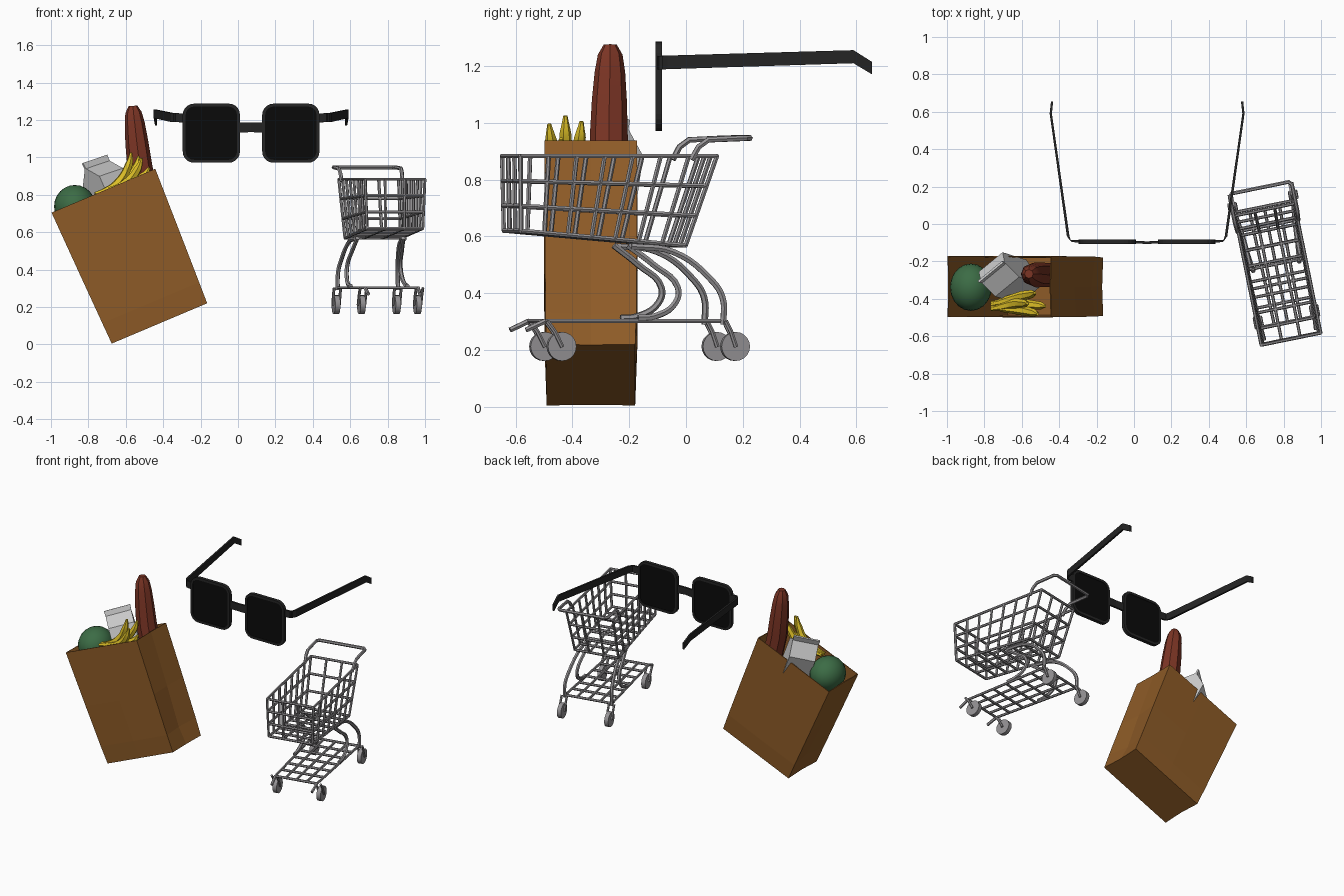
import bpy, bmesh, math
from mathutils import Vector, Matrix

if "Cube" in bpy.data.objects:
    bpy.data.objects.remove(bpy.data.objects["Cube"])


def material(name, rgb):
    m = bpy.data.materials.new(name)
    m.diffuse_color = (*rgb, 1)
    m.use_nodes = True
    m.node_tree.nodes["Principled BSDF"].inputs["Base Color"].default_value = m.diffuse_color
    return m


PAPER = material("brown_paper", (0.27, 0.105, 0.02))
GREEN = material("melon_green", (0.045, 0.15, 0.06))
CRUST = material("crust_red", (0.2, 0.035, 0.018))
YELLOW = material("banana_yellow", (0.72, 0.52, 0.02))
CARTON = material("carton_grey", (0.6, 0.6, 0.6))
FRAME = material("frame_black", (0.018, 0.018, 0.018))
LENS = material("lens_black", (0.003, 0.003, 0.003))
METAL = material("cart_grey", (0.3, 0.29, 0.3))


def add(name, mesh, mat, matrix=None, smooth=True):
    ob = bpy.data.objects.new(name, mesh)
    bpy.context.collection.objects.link(ob)
    mesh.materials.clear()
    mesh.materials.append(mat)
    if matrix:
        ob.matrix_world = matrix
    for o in bpy.context.selected_objects:
        o.select_set(False)
    ob.select_set(True)
    bpy.context.view_layer.objects.active = ob
    if smooth:
        bpy.ops.object.shade_smooth_by_angle(angle=math.radians(35))
    return ob


def loft(name, rings, mat, caps=(True, True), cyclic=False, matrix=None):
    """Skin a list of equal-length point loops."""
    bm = bmesh.new()
    loops = [[bm.verts.new(p) for p in r] for r in rings]
    n = len(loops[0])
    for a, b in zip(loops, loops[1:] + (loops[:1] if cyclic else [])):
        for i in range(n):
            bm.faces.new((a[i], a[(i + 1) % n], b[(i + 1) % n], b[i]))
    if not cyclic:
        if caps[0]:
            bm.faces.new(loops[0][::-1])
        if caps[1]:
            bm.faces.new(loops[-1])
    bmesh.ops.recalc_face_normals(bm, faces=bm.faces)
    me = bpy.data.meshes.new(name)
    bm.to_mesh(me)
    bm.free()
    return add(name, me, mat, matrix, False)


def tubes(name, paths, r, mat, matrix=None, radii=None, curved=False, res=1):
    """Round bars along any number of paths, as one mesh."""
    cu = bpy.data.curves.new(name, 'CURVE')
    cu.dimensions = '3D'
    cu.bevel_depth, cu.bevel_resolution = r, res
    cu.use_fill_caps, cu.resolution_u = True, 5
    for path in paths:
        s = cu.splines.new('BEZIER' if curved else 'POLY')
        pts = s.bezier_points if curved else s.points
        pts.add(len(path) - 1)
        for i, (p, c) in enumerate(zip(pts, path)):
            p.co = c if curved else (*c, 1)
            p.radius = radii[i] if radii else 1
            if curved:
                p.handle_left_type = p.handle_right_type = 'AUTO'
    tmp = bpy.data.objects.new(name + "_path", cu)
    bpy.context.collection.objects.link(tmp)
    me = bpy.data.meshes.new_from_object(tmp.evaluated_get(bpy.context.evaluated_depsgraph_get()))
    bpy.data.objects.remove(tmp)
    return add(name, me, mat, matrix)


def grid(a, b, c, d, nu, nv):
    """Bar paths over the quad a-b (one edge) and d-c (opposite edge)."""
    a, b, c, d = map(Vector, (a, b, c, d))
    out = [(a.lerp(b, i / nu), d.lerp(c, i / nu)) for i in range(nu + 1)]
    return out + [(a.lerp(d, j / nv), b.lerp(c, j / nv)) for j in range(nv + 1)]


# --- Paper bag: tilted, open, with creased side gussets
bag_m = Matrix.Translation((-0.42, -0.335, 0.112)) @ Matrix.Rotation(math.radians(-22.9), 4, 'Y')
rings = []
for z, a, b, g, f in ((0, .277, .156, .006, .0), (.12, .281, .16, .022, .004),
                      (.4, .29, .162, .012, .003), (.77, .301, .163, .004, 0)):
    rings.append([(-a, -b, z), (0, -b - f, z), (a, -b, z), (a - g, 0, z),
                  (a, b, z), (0, b + f, z), (-a, b, z), (-a + g, 0, z)])
bag = loft("paper_bag", rings, PAPER, (True, False), matrix=bag_m)
mod = bag.modifiers.new("thickness", 'SOLIDIFY')
mod.thickness, mod.offset = 0.006, -1

# --- Melon
bm = bmesh.new()
bmesh.ops.create_uvsphere(bm, u_segments=20, v_segments=12, radius=0.115)
me = bpy.data.meshes.new("melon")
bm.to_mesh(me)
bm.free()
add("melon", me, GREEN, Matrix.Translation((-0.872, -0.338, 0.737)) @ Matrix.Diagonal((.97, 1.1, 1, 1)))

# --- Bread loaf
tubes("bread_loaf", [[(-.45, -.272, .62), (-.525, -.272, .95), (-.541, -.27, 1.08), (-.552, -.268, 1.18),
                      (-.559, -.267, 1.24), (-.562, -.267, 1.275)]],
      0.067, CRUST, radii=[.95, 1, .92, .8, .65, .35], res=2)

# --- Bananas fanning out of one bunch
for i, (mx, my, mz, tx, ty, tz) in enumerate((
        (-.635, -.425, .868, -.57, -.425, 1.025), (-.60, -.462, .86, -.515, -.482, .995),
        (-.60, -.385, .872, -.53, -.368, 1.005), (-.57, -.43, .865, -.475, -.44, .945))):
    root = (-.765, -.455 + .012 * i, .805)
    mid1 = ((root[0] + mx) / 2, (root[1] + my) / 2, .822)
    tubes(f"banana_{i + 1}", [[root, mid1, (mx, my, mz),
                               ((mx + 2 * tx) / 3 + .008, (my + 2 * ty) / 3, (mz + 2 * tz) / 3 - .012),
                               (tx, ty, tz)]],
          0.025, YELLOW, radii=[.4, .9, 1.05, .85, .3], curved=True)

# --- Gable-top carton: body, roof and fin along its own axes
r = Vector((.134, .11, .045)).normalized()
u = Vector((-.4, .135, .9))
u = (u - r * u.dot(r)).normalized()
n = r.cross(u)
top = Vector((-.767, -.255, .99))
sections = [(-.42, .085, .085), (-.11, .085, .085), (-.035, .085, .006), (0, .087, .006)]
loft("milk_carton", [[top + u * h + r * (sx * a) + n * (sy * b)
                      for sx, sy in ((-1, -1), (1, -1), (1, 1), (-1, 1))] for h, a, b in sections], CARTON)

# --- Sunglasses
CX, CZ = 0.07, 1.129


def lens_outline(cx, inset, y):
    w, h, c = .153 - inset, .158 - inset, .06 - inset
    pts = []
    for k, (sx, sz) in enumerate(((1, 1), (-1, 1), (-1, -1), (1, -1))):
        for j in range(6):
            t = math.radians(90 * k + 18 * j)
            pts.append((cx + sx * (w - c) + c * math.cos(t), y, CZ + sz * (h - c) + c * math.sin(t)))
    return pts


def box_path(name, stations, mat):
    """Flat strip through (x, y, z, half height), wide across x/y offset (ox, oy)."""
    loft(name, [[(x - ox, y - oy, z - h), (x + ox, y + oy, z - h), (x + ox, y + oy, z + h),
                 (x - ox, y - oy, z + h)] for x, y, z, h, ox, oy in stations], mat)


for side, s in (("left", -1), ("right", 1)):
    cx = CX + s * .2125
    loft(f"{side}_rim", [lens_outline(cx, i, y) for i, y in
                         ((0, -.108), (0, -.084), (.016, -.084), (.016, -.108))], FRAME, cyclic=True)
    loft(f"{side}_lens", [lens_outline(cx, .012, y) for y in (-.103, -.089)], LENS)
    box_path(f"{side}_temple", [
        (CX + s * .355, -.094, 1.211, .024, 0, .007), (CX + s * .41, -.09, 1.212, .024, s * .006, .006),
        (CX + s * .422, -.065, 1.213, .024, s * .007, 0), (CX + s * .515, .59, 1.233, .023, s * .006, 0),
        (CX + s * .508, .655, 1.193, .022, s * .006, 0)], FRAME)
box_path("nose_bridge", [(CX - .07, -.096, 1.158, .027, 0, .007), (CX, -.1, 1.16, .025, 0, .007),
                         (CX + .07, -.096, 1.158, .027, 0, .007)], FRAME)

# --- Shopping cart, modelled facing -y and then turned
cart = Matrix.Translation((.755, -.2, 0)) @ Matrix.Rotation(math.radians(11.5), 4, 'Z')
W, B = .163, .152
TF, TR, BF, BR = (-.424, .883), (.282, .883), (-.42, .62), (.172, .568)


def P(x, yz):
    return (x, *yz)


panels = {
    "basket_left": (P(-W, TF), P(-W, TR), P(-B, BR), P(-B, BF), 7, 3),
    "basket_right": (P(W, TF), P(W, TR), P(B, BR), P(B, BF), 7, 3),
    "basket_front": (P(-W, TF), P(W, TF), P(B, BF), P(-B, BF), 3, 3),
    "basket_back": (P(-W, TR), P(W, TR), P(B, BR), P(-B, BR), 3, 3),
    "basket_floor": (P(-B, BF), P(B, BF), P(B, BR), P(-B, BR), 3, 7),
    "lower_shelf": ((-.145, -.33, .302), (.145, -.33, .302), (.163, .3, .302), (-.163, .3, .302), 4, 6),
}
for name, q in panels.items():
    tubes(name, grid(*q), .0085, METAL, cart)
tubes("shelf_front_lip", [[(s * .145, -.33, .302), (s * .14, -.4, .27)] for s in (-1, 1)], .01, METAL, cart)

# Push handle
tubes("handle", [[(-.165, .19, .87), (-.168, .215, .915), (-.17, .25, .94), (-.17, .385, .946),
                  (-.155, .402, .946), (.155, .402, .946), (.17, .385, .946), (.17, .25, .94),
                  (.168, .215, .915), (.165, .19, .87)]], .011, METAL, cart)

# Bent legs and casters
for side, s in (("left", -1), ("right", 1)):
    tubes(f"{side}_rear_leg", [[(s * .135, -.02, .565), (s * .14, .13, .545), (s * .155, .26, .45),
                                (s * .163, .302, .385), (s * .165, .305, .29)]], .012, METAL, cart, curved=True)
    tubes(f"{side}_inner_leg", [[(s * .125, -.03, .568), (s * .135, .06, .5), (s * .145, .145, .42),
                                 (s * .15, .135, .365), (s * .155, .06, .318), (s * .155, 0, .312)]],
          .012, METAL, cart, curved=True)
    for end, x, y0, y1 in (("front", .153, -.33, -.275), ("rear", .165, .31, .347)):
        tubes(f"{side}_{end}_fork", [[(s * x + d, y0, .302), (s * x + d, (y0 + y1) / 2, .265), (s * x + d, y1, .21)]
                                     for d in (-.018, .018)], .008, METAL, cart)
        bm = bmesh.new()
        bmesh.ops.create_cone(bm, cap_ends=True, segments=20, radius1=.051, radius2=.051, depth=.028)
        me = bpy.data.meshes.new("wheel")
        bm.to_mesh(me)
        bm.free()
        add(f"{side}_{end}_wheel", me, METAL, cart @ Matrix.Translation((s * x, y1, .212))
            @ Matrix.Rotation(math.pi / 2, 4, 'Y'))
